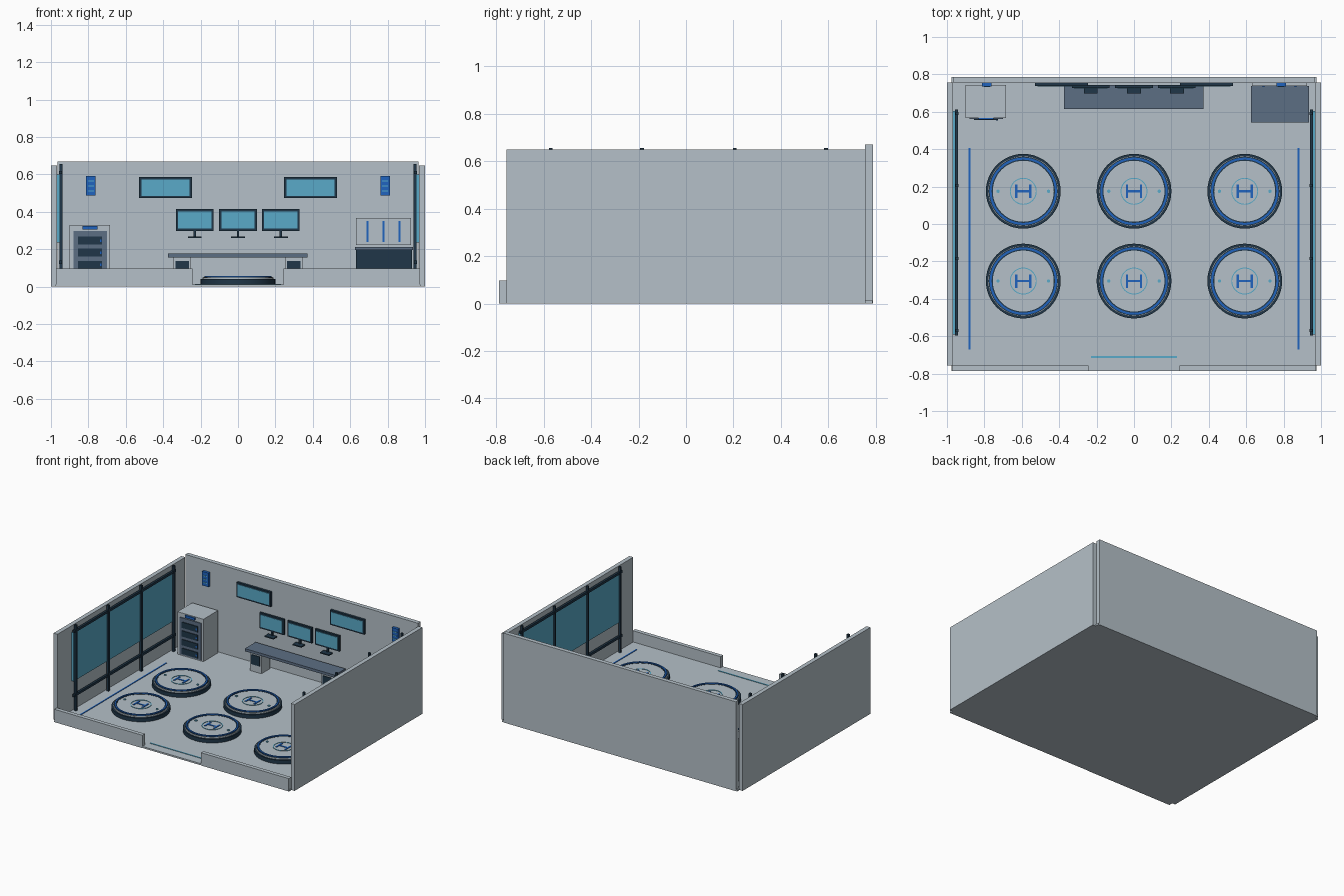
import bpy, bmesh, math

if "Cube" in bpy.data.objects:
    bpy.data.objects.remove(bpy.data.objects["Cube"])


def material(name, rgb):
    m = bpy.data.materials.new(name)
    m.diffuse_color = (*rgb, 1)
    m.use_nodes = True
    m.node_tree.nodes["Principled BSDF"].inputs["Base Color"].default_value = m.diffuse_color
    return m


GREY = material("light grey", (0.46, 0.53, 0.58))
DARK = material("dark navy", (0.014, 0.037, 0.065))
SLATE = material("slate", (0.107, 0.156, 0.23))
BLUE = material("bright blue", (0.014, 0.127, 0.52))
TEAL = material("screen teal", (0.10, 0.40, 0.58))


def finish(name, bm, mat):
    bmesh.ops.recalc_face_normals(bm, faces=bm.faces)
    me = bpy.data.meshes.new(name)
    bm.to_mesh(me)
    bm.free()
    me.materials.append(mat)
    ob = bpy.data.objects.new(name, me)
    bpy.context.collection.objects.link(ob)
    return ob


def box(name, x, y, z, mat):
    """Box from (min, max) pairs."""
    bm = bmesh.new()
    bmesh.ops.create_cube(bm, size=1)
    for v in bm.verts:
        for i, (a, b) in enumerate((x, y, z)):
            v.co[i] = (a + b) / 2 + v.co[i] * (b - a)
    return finish(name, bm, mat)


def lathe(name, cx, cy, profile, mat, steps=48):
    """Closed (radius, z) profile turned about a vertical axis."""
    bm = bmesh.new()
    vs = [bm.verts.new((r, 0, z)) for r, z in profile]
    es = [bm.edges.new((vs[i], vs[(i + 1) % len(vs)])) for i in range(len(vs))]
    bmesh.ops.spin(bm, geom=vs + es, cent=(0, 0, 0), axis=(0, 0, 1),
                   angle=math.tau, steps=steps, use_merge=True)
    bmesh.ops.remove_doubles(bm, verts=bm.verts, dist=1e-5)
    bmesh.ops.translate(bm, verts=bm.verts, vec=(cx, cy, 0))
    ob = finish(name, bm, mat)
    bpy.context.view_layer.objects.active = ob
    ob.select_set(True)
    bpy.ops.object.shade_smooth_by_angle(angle=math.radians(35))
    ob.select_set(False)
    return ob


def disc(name, cx, cy, r, z0, z1, mat, steps=48):
    return lathe(name, cx, cy, [(0, z0), (r, z0), (r, z1), (0, z1)], mat, steps)


def ring(name, cx, cy, r0, r1, z0, z1, mat):
    return lathe(name, cx, cy, [(r0, z0), (r1, z0), (r1, z1), (r0, z1)], mat)


def screen(name, cx, hw, z0, z1, y0, y1):
    """Dark framed display facing the front."""
    box(name + "_frame", (cx - hw, cx + hw), (y0, y1), (z0, z1), DARK)
    e = 0.012
    box(name + "_glass", (cx - hw + e, cx + hw - e), (y0 - 0.003, y0 + 0.002),
        (z0 + e, z1 - e), TEAL)


def mirrored(s, a, b):
    return tuple(sorted((s * a, s * b)))


F = 0.012  # floor level

# Room shell
box("floor", (-0.975, 0.975), (-0.785, 0.785), (0, F), GREY)
box("back_wall", (-0.965, 0.965), (0.755, 0.787), (0, 0.67), GREY)
for s in (-1, 1):
    box("side_wall", mirrored(s, 0.968, 1.0), (-0.757, 0.757), (0, 0.648), GREY)
    box("front_low_wall", mirrored(s, 0.243, 0.972), (-0.787, -0.757), (0, 0.096), GREY)

    # Side windows with posts and rails
    box("window_glass", mirrored(s, 0.951, 0.969), (-0.59, 0.605), (0.235, 0.6), TEAL)
    for y in (-0.57, -0.185, 0.205, 0.59):
        box("window_post", mirrored(s, 0.939, 0.955), (y - 0.008, y + 0.008),
            (F, 0.655), DARK)
    for z in (0.13, 0.61):
        box("window_rail", mirrored(s, 0.942, 0.958), (-0.595, 0.613),
            (z - 0.009, z + 0.009), DARK)

    # Floor guide lines
    box("floor_line", mirrored(s, 0.874, 0.884), (-0.67, 0.405), (F, F + 0.003), BLUE)

    # Wall units with indicator bars
    cx = s * 0.787
    box("wall_unit", (cx - 0.026, cx + 0.026), (0.735, 0.756), (0.487, 0.592), BLUE)
    for z in (0.512, 0.538, 0.564):
        box("wall_unit_bar", (cx - 0.016, cx + 0.016), (0.732, 0.736),
            (z - 0.003, z + 0.003), TEAL)

    # Large wall screens
    screen("wall_screen", s * 0.388, 0.141, 0.474, 0.585, 0.738, 0.756)

box("entry_line", (-0.23, 0.23), (-0.716, -0.706), (F, F + 0.003), TEAL)

# Landing pads
for px in (-0.592, 0, 0.592):
    for py in (0.175, -0.305):
        disc("pad_base", px, py, 0.2, F, 0.04, DARK)
        disc("pad_top", px, py, 0.189, 0.038, 0.05, GREY)
        ring("pad_trim", px, py, 0.163, 0.185, 0.048, 0.0515, DARK)
        ring("pad_light_ring", px, py, 0.169, 0.18, 0.05, 0.057, BLUE)
        ring("pad_inner_ring", px, py, 0.067, 0.072, 0.048, 0.053, TEAL)
        for s in (-1, 1):
            box("pad_mark_side", (px + s * 0.037 - 0.006, px + s * 0.037 + 0.006),
                (py - 0.036, py + 0.036), (0.049, 0.054), BLUE)
            disc("pad_lamp", px + s * 0.135, py, 0.009, 0.049, 0.055, TEAL, 12)
        box("pad_mark_bar", (px - 0.037, px + 0.037), (py - 0.006, py + 0.006),
            (0.049, 0.0535), BLUE)

# Desk
box("desk_top", (-0.374, 0.372), (0.615, 0.742), (0.156, 0.176), SLATE)
for s in (-1, 1):
    box("desk_leg", mirrored(s, 0.25, 0.345), (0.635, 0.735), (F, 0.156), GREY)
    box("desk_drawer", mirrored(s, 0.262, 0.333), (0.63, 0.637), (0.065, 0.137), DARK)

# Desk monitors
for cx in (-0.231, 0, 0.229):
    screen("monitor", cx, 0.101, 0.298, 0.414, 0.728, 0.744)
    box("monitor_neck", (cx - 0.006, cx + 0.006), (0.728, 0.742), (0.265, 0.3), DARK)
    box("monitor_foot", (cx - 0.037, cx + 0.037), (0.697, 0.742), (0.26, 0.268), DARK)

# Server cabinet
box("cabinet", (-0.9, -0.685), (0.568, 0.742), (F, 0.33), GREY)
box("cabinet_panel", (-0.88, -0.70), (0.562, 0.569), (0.02, 0.297), SLATE)
box("cabinet_label", (-0.832, -0.752), (0.558, 0.569), (0.306, 0.324), BLUE)
for i in range(4):
    z = 0.03 + i * 0.065
    box("cabinet_slot", (-0.856, -0.726), (0.556, 0.563), (z, z + 0.043), DARK)
    box("cabinet_lamp", (-0.738, -0.728), (0.553, 0.557), (z + 0.015, z + 0.028), BLUE)

# Work counter and tool panel
box("counter_body", (0.632, 0.93), (0.555, 0.735), (F, 0.195), DARK)
box("counter_top", (0.625, 0.935), (0.542, 0.738), (0.195, 0.213), SLATE)
box("tool_panel", (0.63, 0.925), (0.738, 0.756), (0.222, 0.368), GREY)
for x in (0.693, 0.778, 0.863):
    box("tool_bar", (x - 0.005, x + 0.005), (0.732, 0.739), (0.24, 0.35), BLUE)
